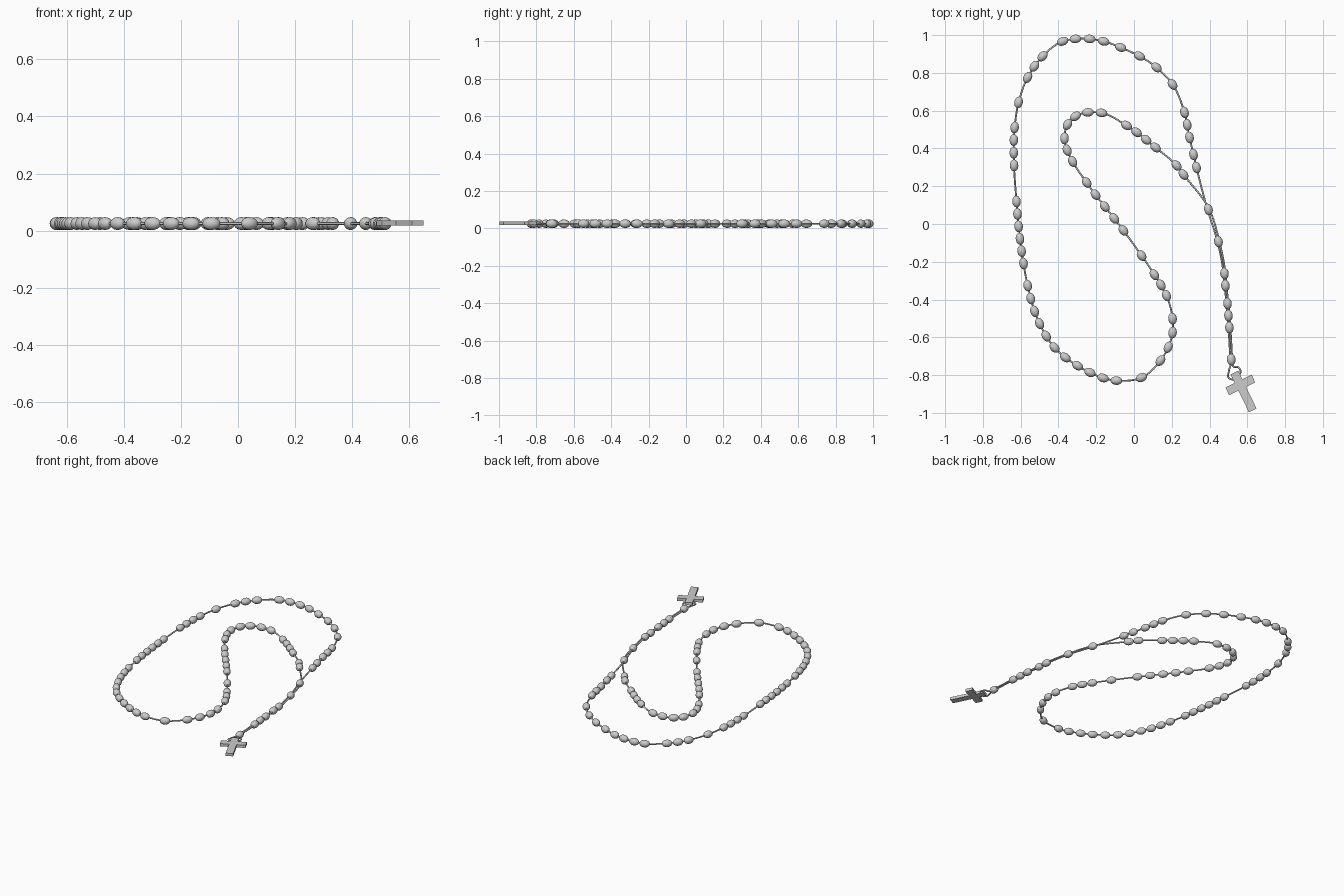
import bpy, bmesh, math
from mathutils import Vector, Matrix

if "Cube" in bpy.data.objects:
    bpy.data.objects.remove(bpy.data.objects["Cube"])

Z = 0.025            # height of the cord centre line
BEAD_R, BEAD_L = 0.0225, 0.031

# pendant strand from cross to junction: a bead sits on every point
stem = [(.515, -.718), (.505, -.548), (.50, -.485), (.495, -.421),
        (.484, -.326), (.479, -.262), (.447, -.093), (.394, .077)]

# loop: x, y, number of extra beads evenly spaced before the next point
loop = [(.331, .299, 0), (.315, .368, 0), (.294, .458, 1), (.267, .591, 0),
        (.204, .739, 0), (.119, .829, 1), (-.071, .935, 0), (-.161, .967, 1),
        (-.31, .98, 0), (-.378, .967, 0), (-.484, .888, 1), (-.563, .776, 0),
        (-.611, .644, 0), (-.632, .511, 2), (-.635, .31, 0), (-.622, .119, 1),
        (-.611, -.013, 2), (-.585, -.209, 0), (-.563, -.326, 2),
        (-.5, -.527, 1), (-.421, -.654, 1), (-.299, -.75, 2),
        (-.093, -.829, 0), (.04, -.813, 0), (.14, -.723, 1), (.204, -.575, 0),
        (.204, -.501, 0), (.172, -.379, 1), (.108, -.268, 0), (.04, -.167, 0),
        (-.056, -.034, 3), (-.251, .22, 0), (-.325, .331, 1), (-.368, .453, 0),
        (-.352, .527, 0), (-.31, .57, 1), (-.172, .588, 0), (-.04, .522, 2),
        (.114, .405, 0), (.225, .31, 0), (.262, .262, 0)]


def spline(points, steps=10):
    """Smooth interpolating curve; returns a function (segment, t) and samples."""
    p = [Vector((q[0], q[1], Z)) for q in points]
    n = len(p)
    d = [(p[i + 1] - p[i]).length for i in range(n - 1)]
    s = [(p[i + 1] - p[i]) / d[i] for i in range(n - 1)]
    m = [s[0]] + [(s[i - 1] * d[i] + s[i] * d[i - 1]) / (d[i - 1] + d[i])
                  for i in range(1, n - 1)] + [s[-1]]

    def at(i, t):
        a, b = m[i] * d[i], m[i + 1] * d[i]
        return (p[i] * (2*t**3 - 3*t**2 + 1) + a * (t**3 - 2*t**2 + t)
                + p[i + 1] * (3*t**2 - 2*t**3) + b * (t**3 - t**2))
    pts = [at(i, k / steps) for i in range(n - 1) for k in range(steps)] + [p[-1]]
    return at, pts


def cord(name, pts, radius):
    cu = bpy.data.curves.new(name, 'CURVE')
    cu.dimensions = '3D'
    cu.bevel_depth = radius
    cu.bevel_resolution = 2
    cu.use_fill_caps = True
    sp = cu.splines.new('POLY')
    sp.points.add(len(pts) - 1)
    for q, v in zip(sp.points, pts):
        q.co = (*v, 1)
    sp.use_smooth = True
    ob = bpy.data.objects.new(name, cu)
    bpy.context.collection.objects.link(ob)


# cord: up the pendant, round the loop, back down beside itself
up = [(x - .005, y, 0) for x, y in stem]
down = [(x + .005, y, 0) for x, y in reversed(stem)]
path = up + loop + down
at, samples = spline(path)
cord("cord", samples, .0048)

# small cord loop that holds the cross
tie = [(.516, -.735), (.503, -.775), (.501, -.815), (.525, -.823), (.553, -.805),
       (.564, -.78), (.55, -.757), (.53, -.757), (.517, -.735)]
cord("cross_tie", spline(tie, 6)[1], .0048)

# shared ellipsoid bead mesh, long axis along local x
bm = bmesh.new()
bmesh.ops.create_uvsphere(bm, u_segments=20, v_segments=14, radius=1)
bmesh.ops.transform(bm, verts=bm.verts, matrix=Matrix.Diagonal((BEAD_R, BEAD_R, BEAD_L, 1)))
bmesh.ops.rotate(bm, verts=bm.verts, matrix=Matrix.Rotation(math.pi / 2, 3, 'Y'))
for f in bm.faces:
    f.smooth = True
bead_mesh = bpy.data.meshes.new("bead")
bm.to_mesh(bead_mesh)
bm.free()


def bead(i, t, shift=0):
    v = at(i, t)
    tan = at(i, min(t + .03, 1)) - at(i, max(t - .03, 0))
    ob = bpy.data.objects.new("bead", bead_mesh)
    ob.location = v + Vector((shift, 0, 0))
    ob.rotation_euler = (0, 0, math.atan2(tan.y, tan.x))
    bpy.context.collection.objects.link(ob)


for i in range(len(stem)):
    bead(i, 0, .005)
for j, (x, y, extra) in enumerate(loop):
    for k in range(extra + 1):
        bead(len(stem) + j, k / (extra + 1))

# cross: flat extruded outline, mirrored about its long axis
W, ARM, TOP, BOT, T = .0225, .077, .073, .150, .009
half = [(W, TOP), (W, W), (ARM, W), (ARM, -W), (W, -W), (W, -BOT)]
outline = half + [(-x, y) for x, y in reversed(half)]
bm = bmesh.new()
face = bm.faces.new([bm.verts.new((x, y, -T)) for x, y in outline])
ext = bmesh.ops.extrude_face_region(bm, geom=[face])
bmesh.ops.translate(bm, vec=(0, 0, 2 * T),
                    verts=[v for v in ext['geom'] if isinstance(v, bmesh.types.BMVert)])
bmesh.ops.recalc_face_normals(bm, faces=bm.faces)
me = bpy.data.meshes.new("cross")
bm.to_mesh(me)
bm.free()
cross = bpy.data.objects.new("cross", me)
cross.location = (.563, -.852, Z + .002)
cross.rotation_euler = (0, 0, math.radians(26))
bpy.context.collection.objects.link(cross)
